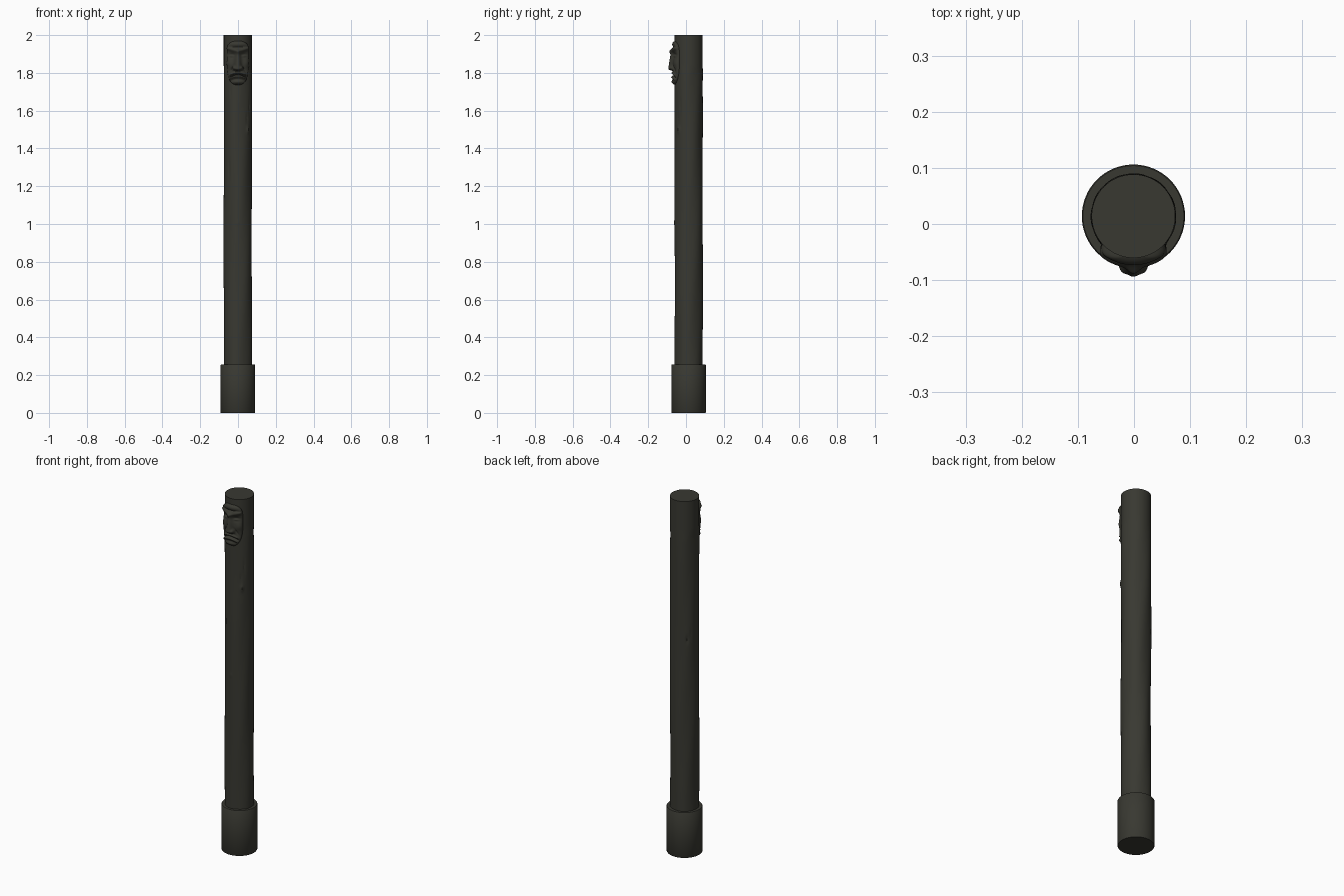
import bpy, bmesh, math

if "Cube" in bpy.data.objects:
    bpy.data.objects.remove(bpy.data.objects["Cube"])

CX, CY, R = -0.001, 0.014, 0.0745      # pole axis and radius

wood = bpy.data.materials.new("dark weathered wood")
wood.diffuse_color = (0.040, 0.040, 0.031, 1)
wood.use_nodes = True
wood.node_tree.nodes["Principled BSDF"].inputs["Base Color"].default_value = wood.diffuse_color


def make(name, bm, angle=35):
    bmesh.ops.recalc_face_normals(bm, faces=bm.faces)
    me = bpy.data.meshes.new(name)
    bm.to_mesh(me)
    bm.free()
    me.materials.append(wood)
    ob = bpy.data.objects.new(name, me)
    bpy.context.collection.objects.link(ob)
    bpy.ops.object.select_all(action='DESELECT')
    ob.select_set(True)
    bpy.context.view_layer.objects.active = ob
    bpy.ops.object.shade_smooth_by_angle(angle=math.radians(angle))
    return ob


def gauss(d, w):
    return math.exp(-(d / w) ** 2)


def bridge(bm, a, b, closed):
    n = len(a)
    for i in range(n if closed else n - 1):
        j = (i + 1) % n
        bm.faces.new((a[i], a[j], b[j], b[i]))


def lathe(name, rings, sides, radius):
    """Closed round solid; radius(angle, z, r) shapes each ring."""
    bm = bmesh.new()
    prev = None
    for r, z in rings:
        ring = []
        for i in range(sides):
            a = 2 * math.pi * i / sides
            q = radius(a, z, r)
            ring.append(bm.verts.new((CX + q * math.cos(a), CY + q * math.sin(a), z)))
        if prev:
            bridge(bm, prev, ring, True)
        else:
            bm.faces.new(ring)
        prev = ring
    bm.faces.new(prev)
    return make(name, bm)


# Knots and cracks in the wood: angle (degrees), height, depth, half width, half height
marks = [(-45, 1.50, 0.006, 0.10, 0.018), (-48, 1.56, -0.004, 0.04, 0.025),
         (-35, 1.62, -0.003, 0.04, 0.05), (-128, 1.29, -0.006, 0.04, 0.05),
         (-120, 1.70, -0.003, 0.04, 0.03), (-90, 1.005, 0.002, 0.07, 0.010),
         (135, 1.22, -0.005, 0.07, 0.020), (150, 1.25, -0.003, 0.04, 0.03)]


def shaft_radius(a, z, r):
    # slight whittled unevenness, fading to round at the top
    fade = min(1, max(0, (1.84 - z) / 0.05))
    q = r + fade * (0.0012 * math.sin(3 * a + 5 * z) + 0.0008 * math.sin(5 * a - 9 * z))
    for deg, h, depth, wa, wz in marks:
        d = (a - math.radians(deg) + math.pi) % (2 * math.pi) - math.pi
        q += depth * gauss(d, wa) * gauss(z - h, wz)
    return q


# Shaft
N = 220
lathe("pole_shaft", [(R, 0.02 + 1.98 * i / N) for i in range(N + 1)], 80, shaft_radius)

# Base collar with a softened rim
lathe("base_collar", [(0.090, 0), (0.092, 0.003), (0.092, 0.252), (0.090, 0.255)],
      64, lambda a, z, r: r)

# Carved face: relief height over the pole at side position x and height z
Z0, Z1 = 1.735, 1.970


def relief(x, z):
    ax = abs(x)
    d = 0.009
    # brow ridges, sloping down to the nose
    brow = 1.915 + 0.35 * ax
    d += 0.009 * gauss(z - brow, 0.012) * (1 if ax < 0.045 else gauss(ax - 0.045, 0.01))
    # forehead bulge and wrinkle
    d += 0.004 * gauss(z - 1.952, 0.012) - 0.003 * gauss(z - 1.938, 0.004)
    # eye sockets and lids
    d -= 0.008 * gauss(ax - 0.030, 0.017) * gauss(z - 1.893, 0.013)
    d += 0.006 * gauss(ax - 0.030, 0.012) * gauss(z - 1.889, 0.006)
    # nose, widening and rising to the tip
    t = min(1, max(0, (1.935 - z) / 0.115))
    end = 1 / (1 + math.exp(-(z - 1.814) / 0.002))
    d += (0.007 + 0.018 * t) * gauss(ax, 0.009 + 0.007 * t) * end * min(1, t * 6)
    d += 0.009 * gauss(ax - 0.016, 0.007) * gauss(z - 1.826, 0.009)
    # cheeks and nose-to-mouth fold
    d += 0.005 * gauss(ax - 0.040, 0.014) * gauss(z - 1.850, 0.022)
    d -= 0.005 * gauss(ax - 0.026 - 0.5 * (1.83 - z), 0.005) * gauss(z - 1.822, 0.02)
    # down-turned mouth with full lips
    line = 1.789 - 9 * x * x
    span = 1 if ax < 0.032 else gauss(ax - 0.032, 0.007)
    d += 0.008 * gauss(z - line - 0.010, 0.006) * span
    d -= 0.008 * gauss(z - line, 0.004) * span
    d += 0.009 * gauss(z - line + 0.011, 0.007) * span
    # chin
    d += 0.007 * gauss(ax, 0.026) * gauss(z - 1.752, 0.011)
    return d


bm = bmesh.new()
prev = None
ROWS, COLS = 110, 72
for i in range(ROWS + 1):
    v = i / ROWS
    z = Z0 + (Z1 - Z0) * v
    # half width: narrow rounded chin, squarer forehead
    u = (v - 0.55) / (0.55 if v < 0.55 else 0.45)
    p = 2.8 if v < 0.55 else 5
    half = 0.88 * max(0.25, (1 - abs(u) ** p) ** (1 / 2.2))
    rim_z = 1 - abs(2 * v - 1) ** 24
    row = []
    for j in range(COLS + 1):
        s = 2 * j / COLS - 1
        a = s * half
        rim = (1 - abs(s) ** 16) * rim_z
        q = R - 0.005 + (0.005 + relief(R * math.sin(a), z)) * rim
        row.append(bm.verts.new((CX + q * math.sin(a), CY - q * math.cos(a), z)))
    if prev:
        bridge(bm, prev, row, False)
    prev = row
make("carved_face", bm, 50)
# face normals outward on the open relief
me = bpy.data.objects["carved_face"].data
if sum(p.normal.y for p in me.polygons) > 0:
    me.flip_normals()
